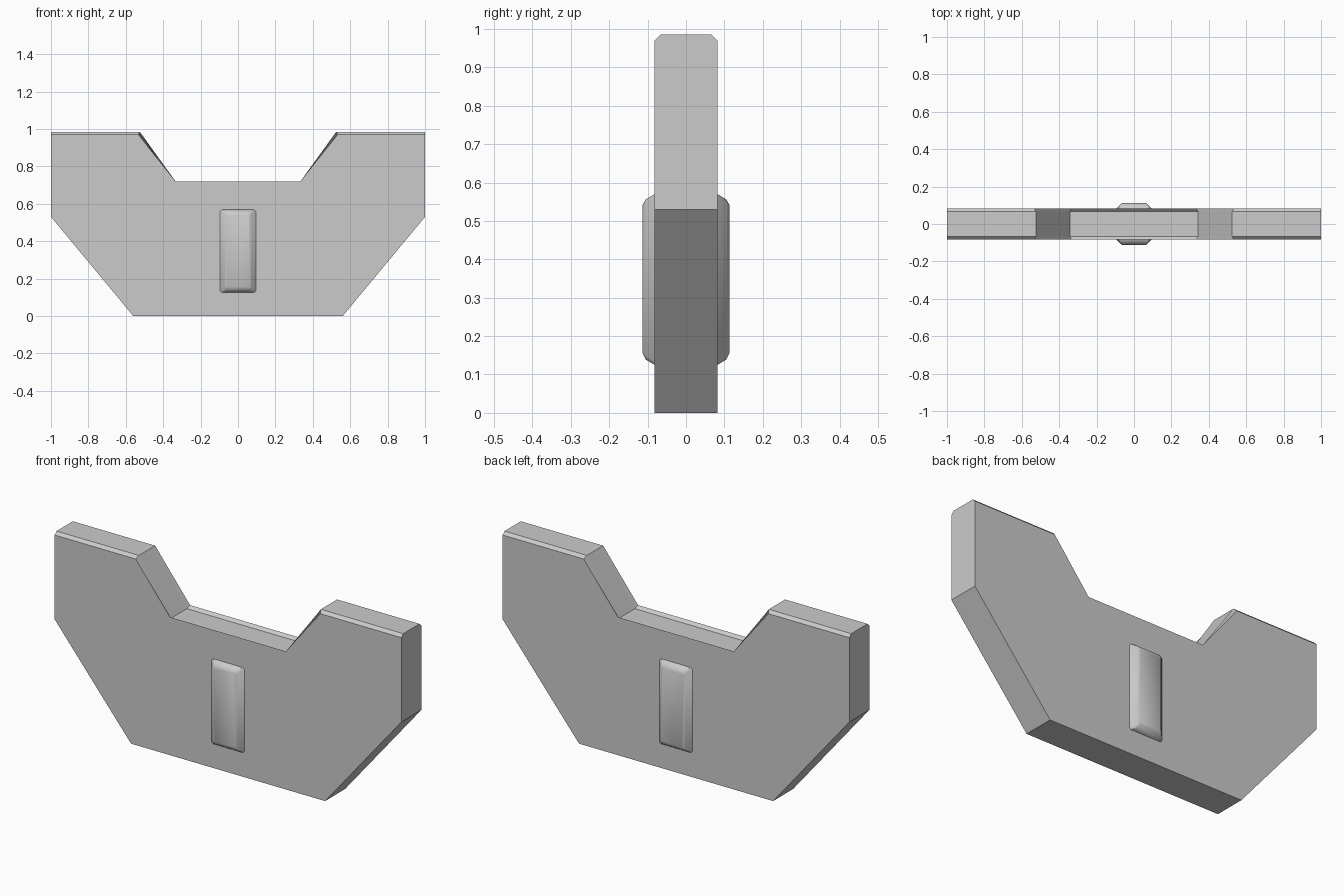
import bpy, bmesh

if "Cube" in bpy.data.objects:
    bpy.data.objects.remove(bpy.data.objects["Cube"])


def finish(bm, name):
    bmesh.ops.recalc_face_normals(bm, faces=bm.faces)
    mesh = bpy.data.meshes.new(name)
    bm.to_mesh(mesh)
    bm.free()
    obj = bpy.data.objects.new(name, mesh)
    bpy.context.collection.objects.link(obj)
    return obj


def loft(rings):
    """Bridge equal-length rings of points and cap both ends."""
    bm = bmesh.new()
    loops = [[bm.verts.new(p) for p in ring] for ring in rings]
    n = len(loops[0])
    for a, b in zip(loops, loops[1:]):
        for i in range(n):
            j = (i + 1) % n
            bm.faces.new((a[i], a[j], b[j], b[i]))
    bm.faces.new(loops[0])
    bm.faces.new(loops[-1])
    return bm


# Notched plate: mirrored half outline, extruded in y
half = [(0.56, 0), (1, 0.53), (1, 0.985), (0.525, 0.985), (0.342, 0.705)]
outline = half + [(-x, z) for x, z in reversed(half)]
T = 0.082
bm = loft([[(x, y, z) for x, z in outline] for y in (-T, T)])

# Chamfer the long edges along the top and the notch
top_edges = [e for e in bm.edges
             if abs(e.verts[0].co.y - e.verts[1].co.y) < 1e-5
             and min(v.co.z for v in e.verts) > 0.6]
bmesh.ops.bevel(bm, geom=top_edges, offset=0.015, segments=1,
                affect='EDGES', clamp_overlap=True)
finish(bm, "notched_plate")


# Central boss: rounded-edge block passing through the plate
def boss_ring(y, hx, z0, z1, c):
    pts = [(hx - c, z0), (hx, z0 + c), (hx, z1 - c), (hx - c, z1)]
    pts += [(-x, z) for x, z in reversed(pts)]
    return [(x, y, z) for x, z in pts]


sections = [(0.113, 0.062, 0.155, 0.542, 0.006),
            (0.105, 0.073, 0.139, 0.556, 0.010),
            (0.080, 0.097, 0.124, 0.571, 0.010)]
rings = [boss_ring(-y, *s) for y, *s in sections]
rings += [boss_ring(y, *s) for y, *s in reversed(sections)]
boss = finish(loft(rings), "center_boss")
bpy.context.view_layer.objects.active = boss
boss.select_set(True)
bpy.ops.object.shade_smooth_by_angle(angle=0.6)
